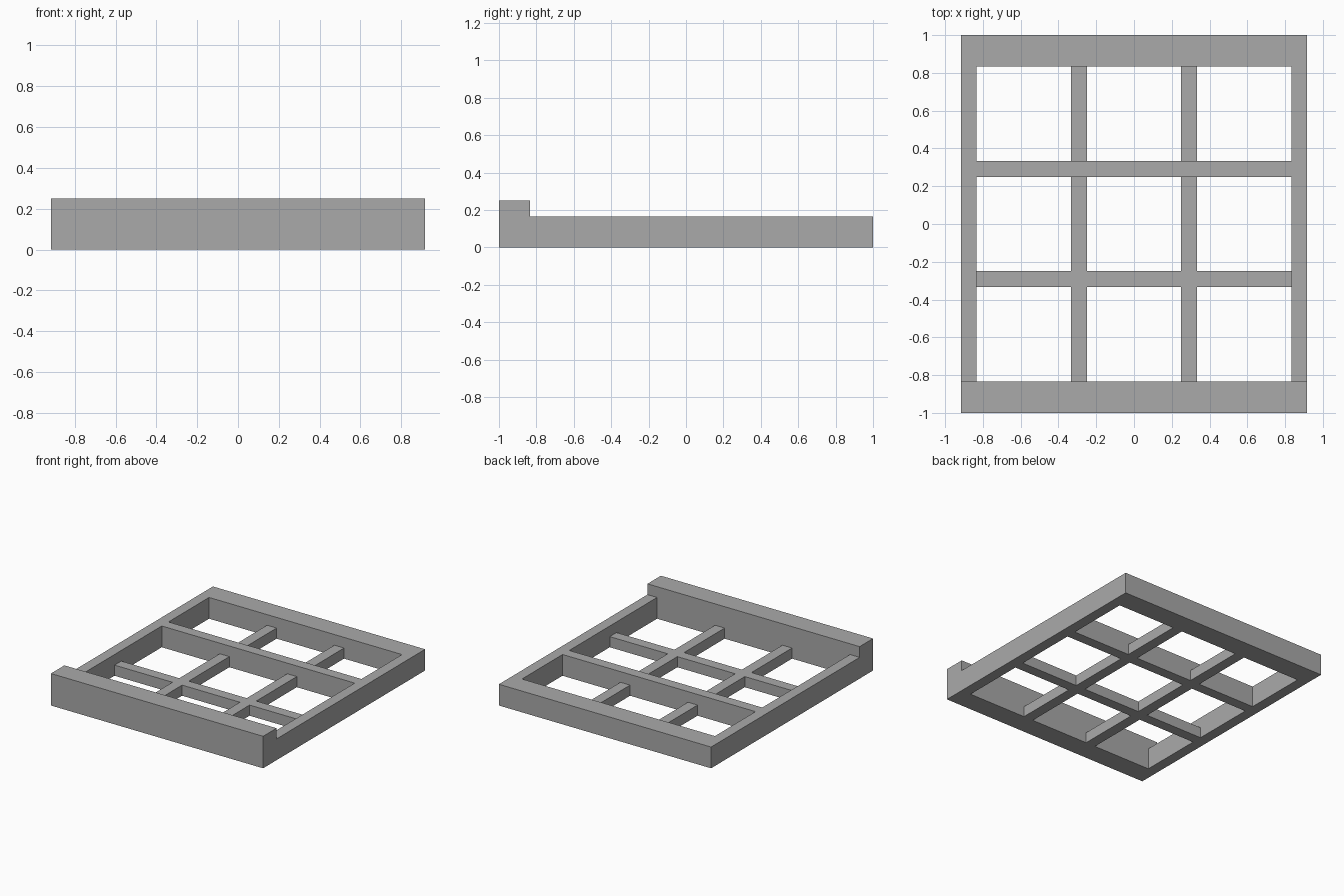
import bpy
import bmesh

cube = bpy.data.objects.get("Cube")
if cube:
    bpy.data.objects.remove(cube, do_unlink=True)

grey = bpy.data.materials.new("plain grey")
grey.use_nodes = True
colour = (0.4, 0.4, 0.4, 1)
grey.diffuse_color = colour
grey.node_tree.nodes["Principled BSDF"].inputs["Base Color"].default_value = colour

HALF_X, HALF_Y = 0.917, 1.0
T = 0.083             # bar thickness and the basic unit of the frame
RAIL_Z, LIP_Z = 2 * T, 0.25
IN_X, IN_Y = HALF_X - T, HALF_Y - 2 * T   # inside edges of the frame


def prism(name, outline, axis, start, end):
    """Extrude a closed outline along x (outline in y, z) or z (outline in x, y)."""
    bm = bmesh.new()
    place = (lambda a, b: (start, a, b)) if axis == "x" else (lambda a, b: (a, b, start))
    face = bm.faces.new([bm.verts.new(place(a, b)) for a, b in outline])
    new = bmesh.ops.extrude_face_region(bm, geom=[face])["geom"]
    step = (end - start, 0, 0) if axis == "x" else (0, 0, end - start)
    bmesh.ops.translate(bm, vec=step, verts=[v for v in new if isinstance(v, bmesh.types.BMVert)])
    bmesh.ops.recalc_face_normals(bm, faces=bm.faces)
    mesh = bpy.data.meshes.new(name)
    bm.to_mesh(mesh)
    bm.free()
    mesh.materials.append(grey)
    obj = bpy.data.objects.new(name, mesh)
    bpy.context.collection.objects.link(obj)


def box(name, x0, x1, y0, y1, top):
    prism(name, [(x0, y0), (x1, y0), (x1, y1), (x0, y1)], "z", 0, top)


# Outer frame, with the front rail raised into a lip
box("front_rail", -HALF_X, HALF_X, -HALF_Y, -IN_Y, LIP_Z)
box("back_rail", -HALF_X, HALF_X, IN_Y, HALF_Y, RAIL_Z)
box("left_rail", IN_X, HALF_X, -IN_Y, IN_Y, RAIL_Z)
box("right_rail", -HALF_X, -IN_X, -IN_Y, IN_Y, RAIL_Z)

# Full-height cross beam towards the back
BAR_IN, BAR_OUT = 0.25, 0.25 + T
box("cross_beam", -IN_X, IN_X, BAR_IN, BAR_OUT, RAIL_Z)

# Low lattice: one cross-shaped run of bars in front of the beam, two stubs behind
lattice = [(-IN_X, -BAR_OUT), (-BAR_OUT, -BAR_OUT), (-BAR_OUT, -IN_Y), (-BAR_IN, -IN_Y),
           (-BAR_IN, -BAR_OUT), (BAR_IN, -BAR_OUT), (BAR_IN, -IN_Y), (BAR_OUT, -IN_Y),
           (BAR_OUT, -BAR_OUT), (IN_X, -BAR_OUT), (IN_X, -BAR_IN), (BAR_OUT, -BAR_IN),
           (BAR_OUT, BAR_IN), (BAR_IN, BAR_IN), (BAR_IN, -BAR_IN), (-BAR_IN, -BAR_IN),
           (-BAR_IN, BAR_IN), (-BAR_OUT, BAR_IN), (-BAR_OUT, -BAR_IN), (-IN_X, -BAR_IN)]
prism("front_lattice", lattice, "z", 0, T)
box("left_back_bar", BAR_IN, BAR_OUT, BAR_OUT, IN_Y, T)
box("right_back_bar", -BAR_OUT, -BAR_IN, BAR_OUT, IN_Y, T)
